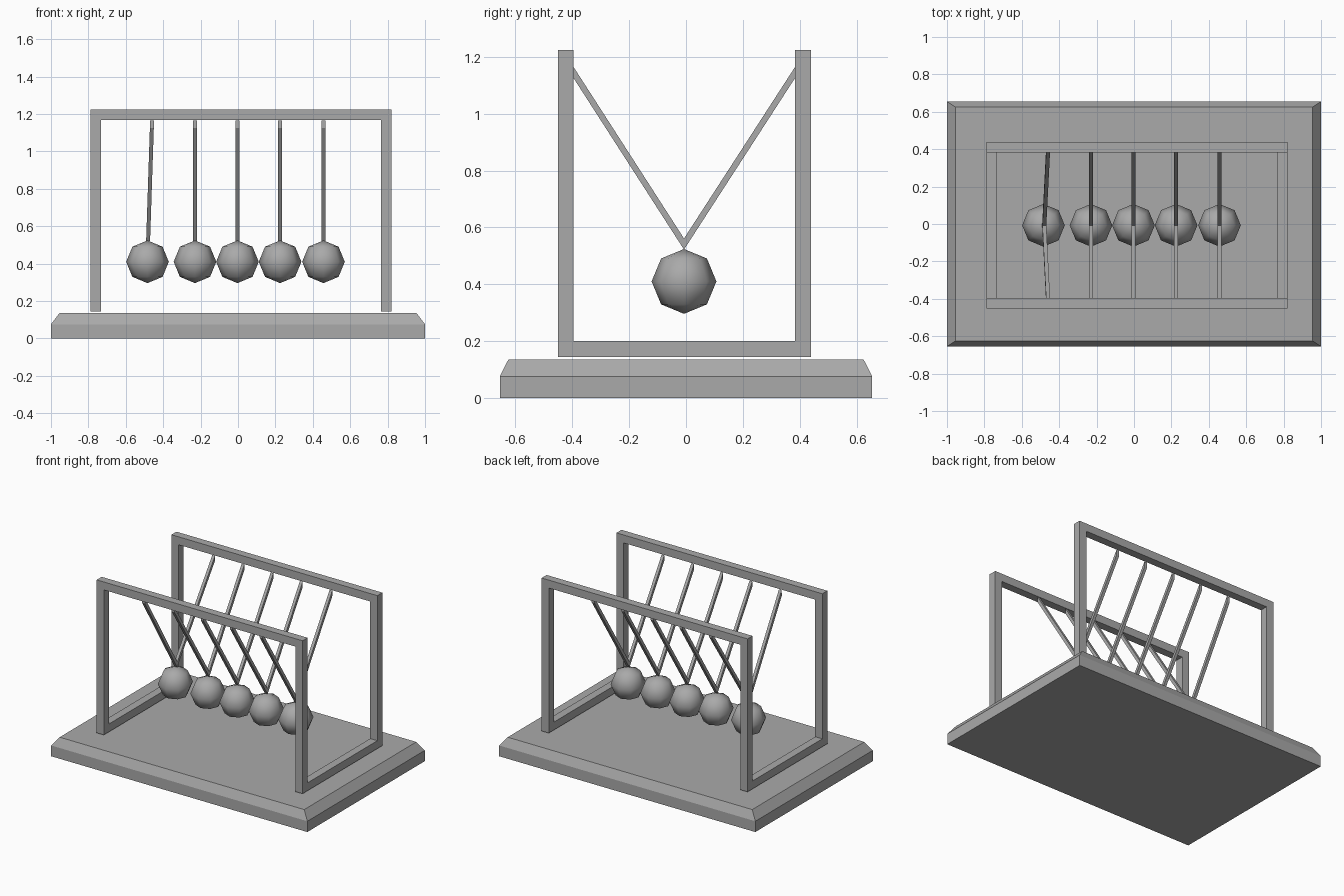
import bpy, bmesh

if "Cube" in bpy.data.objects:
    bpy.data.objects.remove(bpy.data.objects["Cube"], do_unlink=True)

GREY = (0.4, 0.4, 0.4, 1.0)
grey = bpy.data.materials.new("plain grey")
grey.use_nodes = True
grey.diffuse_color = GREY
grey.node_tree.nodes["Principled BSDF"].inputs["Base Color"].default_value = GREY


def add_object(name, bm, smooth=False):
    bmesh.ops.recalc_face_normals(bm, faces=bm.faces[:])
    for f in bm.faces:
        f.smooth = smooth
    mesh = bpy.data.meshes.new(name)
    bm.to_mesh(mesh)
    bm.free()
    mesh.materials.append(grey)
    obj = bpy.data.objects.new(name, mesh)
    bpy.context.collection.objects.link(obj)
    return obj


def bridge(bm, a, b):
    """Join two equal rings of vertices with quads."""
    n = len(a)
    for i in range(n):
        j = (i + 1) % n
        bm.faces.new((a[i], a[j], b[j], b[i]))


CORNERS = [(-1, -1), (1, -1), (1, 1), (-1, 1)]

# Base slab with a sloped upper rim
bm = bmesh.new()
rings = [[bm.verts.new((sx * hx, sy * hy, z)) for sx, sy in CORNERS]
         for hx, hy, z in [(1, 0.655, 0), (1, 0.655, 0.076), (0.955, 0.625, 0.135)]]
for lower, upper in zip(rings, rings[1:]):
    bridge(bm, lower, upper)
bm.faces.new(rings[0])
bm.faces.new(rings[-1])
add_object("base", bm)

# Frame: one continuous square bar with mitred corners
CX, CY = {-1: -0.76, 1: 0.792}, {-1: -0.423, 1: 0.411}
CZ = {-1: 0.172, 1: 1.196}
H = 0.028
bm = bmesh.new()
joint = {}
for X, Y in CORNERS:
    for Z in (-1, 1):
        ring = {}
        for sx, sy in CORNERS:
            sz = sx * X if Z > 0 else -sy * Y
            ring[sx, sy] = bm.verts.new((CX[X] + sx * H, CY[Y] + sy * H, CZ[Z] + sz * H))
        joint[X, Y, Z] = ring
for X, Y in CORNERS:  # posts
    bridge(bm, [joint[X, Y, -1][k] for k in CORNERS], [joint[X, Y, 1][k] for k in CORNERS])
for s in (-1, 1):  # top bars along x, bottom rails along y
    bridge(bm, [joint[-1, s, 1][k] for k in CORNERS],
           [joint[1, s, 1][-kx, ky] for kx, ky in CORNERS])
    bridge(bm, [joint[s, -1, -1][k] for k in CORNERS],
           [joint[s, 1, -1][kx, -ky] for kx, ky in CORNERS])
add_object("frame", bm)

# Hanging balls, each on a V-shaped pair of strings
BALL_Y, BALL_Z, BALL_R = -0.007, 0.41, 0.114
V_PROFILE = [(-0.396, 1.165), (-0.396, 1.126), (BALL_Y, 0.522),
             (0.384, 1.126), (0.384, 1.165), (BALL_Y, 0.561)]
STRING_HALF = 0.0105
# x at the top of the strings, x at the string tip, x of the ball
HANGERS = [(-0.46, -0.48, -0.484), (-0.23, -0.23, -0.23), (-0.003, -0.003, -0.003),
           (0.225, 0.225, 0.225), (0.457, 0.457, 0.457)]

for i, (x_top, x_tip, x_ball) in enumerate(HANGERS, 1):
    bm = bmesh.new()
    sides = []
    for s in (-1, 1):
        ring = []
        for y, z in V_PROFILE:
            t = (z - 0.54) / (1.145 - 0.54)
            ring.append(bm.verts.new((x_tip + (x_top - x_tip) * t + s * STRING_HALF, y, z)))
        sides.append(ring)
    bridge(bm, *sides)
    for r in sides:  # each flat side is two quads meeting at the tip
        bm.faces.new((r[0], r[1], r[2], r[5]))
        bm.faces.new((r[2], r[3], r[4], r[5]))
    add_object(f"strings_{i}", bm)

    bm = bmesh.new()
    bmesh.ops.create_uvsphere(bm, u_segments=8, v_segments=4, radius=BALL_R)
    ball = add_object(f"ball_{i}", bm, smooth=True)
    ball.location = (x_ball, BALL_Y, BALL_Z)
